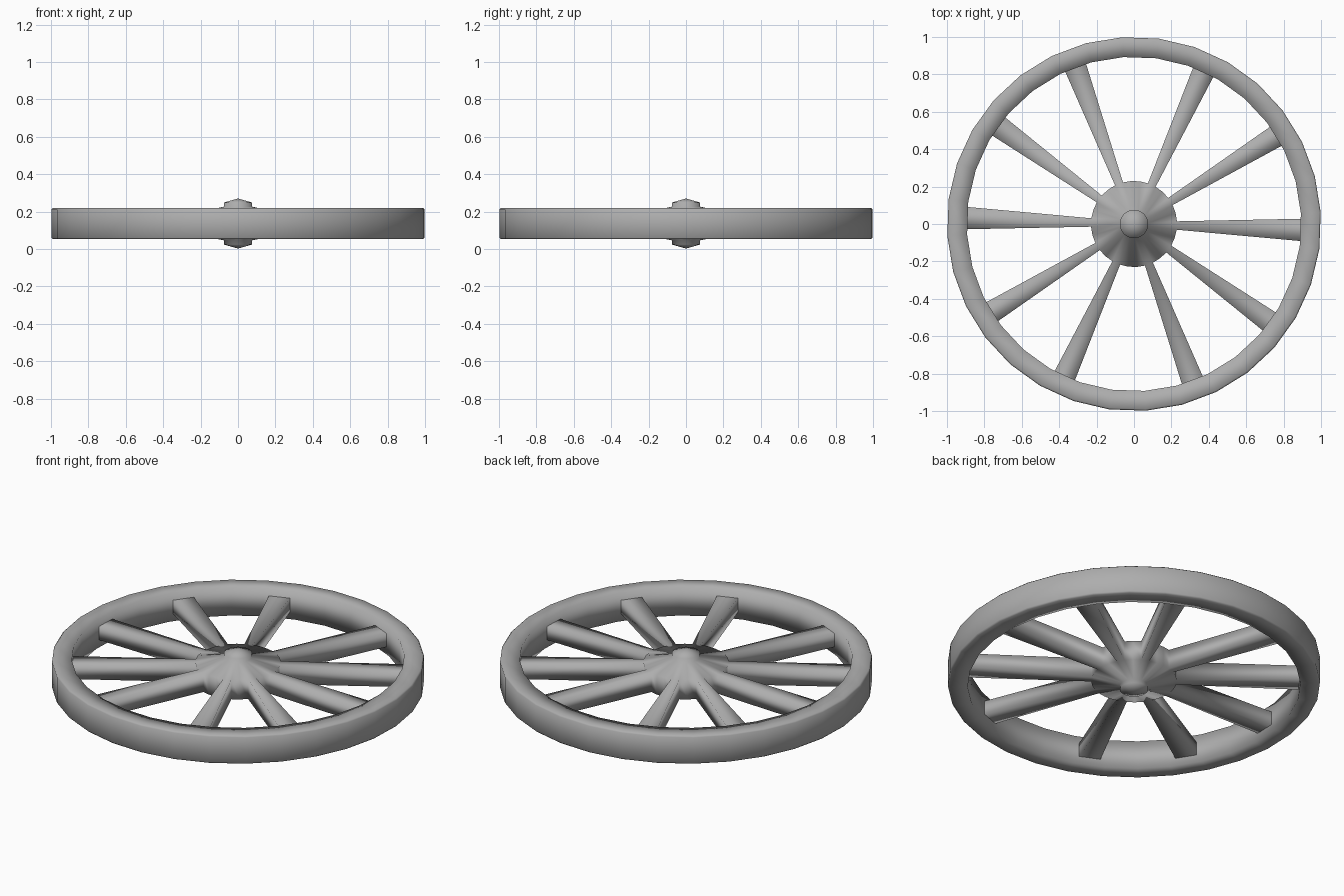
import bpy, bmesh, math
from mathutils import Matrix

if "Cube" in bpy.data.objects:
    bpy.data.objects.remove(bpy.data.objects["Cube"])

SIDES = 32
STEP = 2 * math.pi / SIDES
OFFSET = math.radians(3.6)      # rotation of the polygon corners
MID = 0.136                     # mid height of the wheel

# Darker grey for the whole wheel
grey = bpy.data.materials.new("dark_grey")
grey.diffuse_color = (0.42, 0.42, 0.42, 1)
grey.use_nodes = True
grey.node_tree.nodes["Principled BSDF"].inputs["Base Color"].default_value = grey.diffuse_color


def lathe(profile, closed):
    """Spin (radius, height) points around z."""
    bm = bmesh.new()
    verts = [bm.verts.new((r, 0, z)) for r, z in profile]
    edges = [bm.edges.new(p) for p in zip(verts, verts[1:])]
    if closed:
        edges.append(bm.edges.new((verts[-1], verts[0])))
    bmesh.ops.rotate(bm, verts=bm.verts, matrix=Matrix.Rotation(OFFSET, 3, 'Z'))
    bmesh.ops.spin(bm, geom=verts + edges, axis=(0, 0, 1), cent=(0, 0, 0),
                   angle=2 * math.pi, steps=SIDES, use_merge=True)
    bmesh.ops.remove_doubles(bm, verts=bm.verts, dist=1e-4)
    bmesh.ops.recalc_face_normals(bm, faces=bm.faces)
    return bm


def finish(bm, name):
    """Turn the bmesh into a fully smooth-shaded object."""
    for f in bm.faces:
        f.smooth = True
    mesh = bpy.data.meshes.new(name)
    bm.to_mesh(mesh)
    bm.free()
    mesh.materials.append(grey)
    obj = bpy.data.objects.new(name, mesh)
    bpy.context.collection.objects.link(obj)


# Rim: flat band with narrow bevels on its outer edges
lo, hi, b = 0.052, 0.219, 0.008
finish(lathe([(1.0, lo + b), (1.0, hi - b), (1.0 - b, hi), (0.894, hi),
              (0.894, lo), (1.0 - b, lo)], True), "rim")

# Hub: shallow double cone with a pointed axle cap on each side
half = [(0, 0.134), (0.076, 0.112), (0.076, 0.090), (0.23, 0.058)]
hub = lathe([(r, MID + h) for r, h in half]
            + [(r, MID - h) for r, h in reversed(half)], False)

# Spokes: hub side faces extruded outward, wider and flatter at the rim;
# five on each half, every third face with one wider gap
angles = [OFFSET + (f + s - 0.5) * STEP for s in (0, 16) for f in (0, 3, 6, 10, 13)]
sides = [f for f in hub.faces if abs(f.normal.z) < 0.01
         and f.calc_center_median().xy.length > 0.2]
for a in angles:
    face = max(sides, key=lambda f: f.normal.x * math.cos(a) + f.normal.y * math.sin(a))
    out = bmesh.ops.extrude_discrete_faces(hub, faces=[face])["faces"][0]
    turn = Matrix.Rotation(a, 3, 'Z')
    for v in out.verts:
        p = turn.inverted() @ v.co
        p.x = 0.90
        p.y = math.copysign(0.060, p.y)
        p.z = MID + math.copysign(0.040, p.z - MID)
        v.co = turn @ p
    bmesh.ops.delete(hub, geom=[out], context='FACES_ONLY')   # end sits inside the rim
    sides.remove(face)
finish(hub, "hub_and_spokes")
